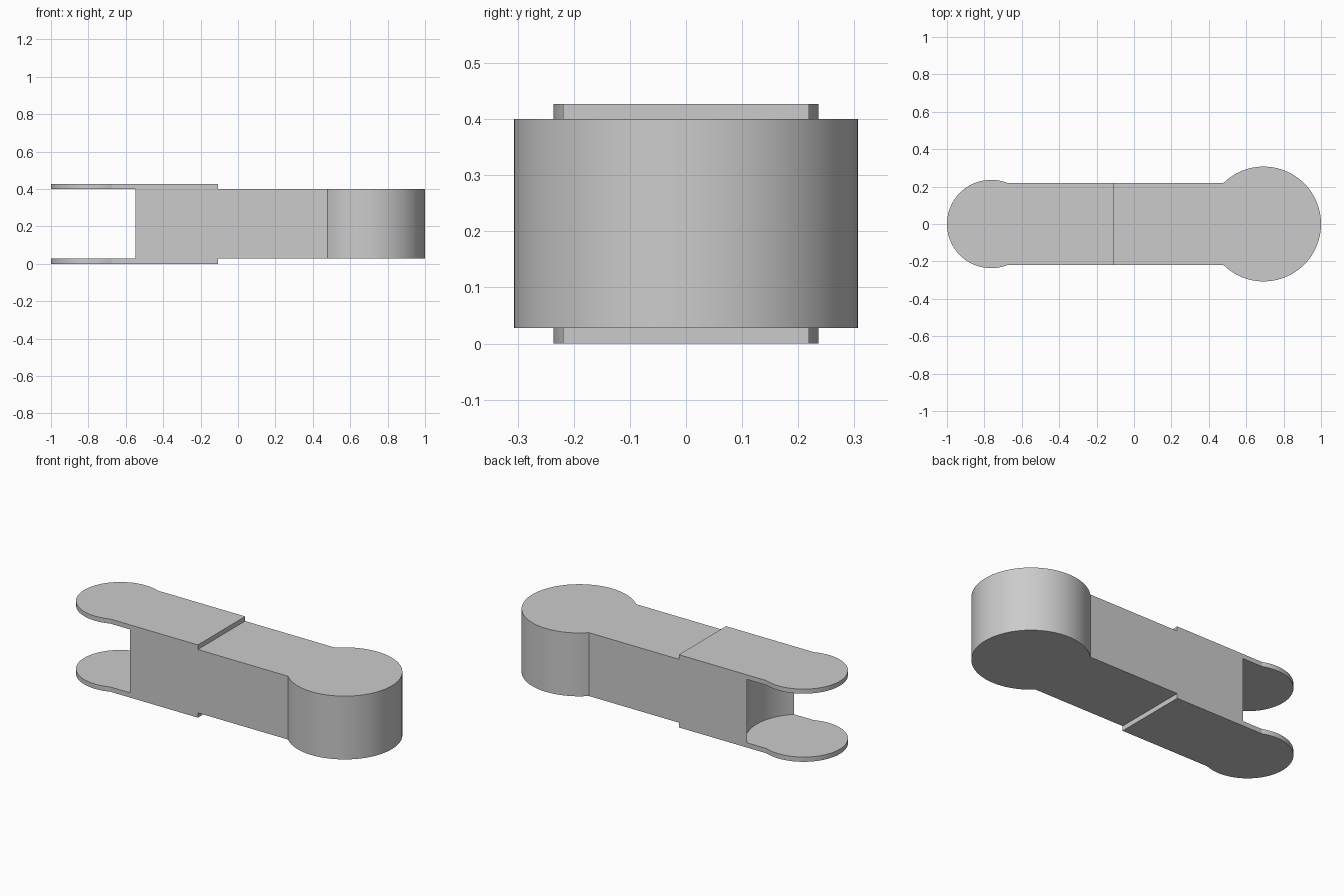
import bpy
import bmesh
from math import asin, cos, pi, sin

cube = bpy.data.objects.get("Cube")
if cube:
    bpy.data.objects.remove(cube, do_unlink=True)

# Shared dimensions
HALF_WIDTH = 0.219
Z_LOW, Z_HIGH, TOP = 0.028, 0.4, 0.427
HUB_X, HUB_R = 0.693, 0.307
LUG_X, LUG_R = -0.764, 0.236
SOCKET_R = 0.307
STEP_X = -0.107

grey = bpy.data.materials.new("plain grey")
grey.use_nodes = True
grey.diffuse_color = (0.6, 0.6, 0.6, 1)
grey.node_tree.nodes["Principled BSDF"].inputs["Base Color"].default_value = (0.6, 0.6, 0.6, 1)


def arc(cx, r, start, end, steps):
    """Points of an arc centred on the x axis."""
    angles = [start + (end - start) * i / steps for i in range(steps + 1)]
    return [(cx + r * cos(a), r * sin(a)) for a in angles]


def extrude_outline(name, outline, z0, z1):
    """Solid prism with smooth curved walls and sharp corners."""
    bm = bmesh.new()
    base = bm.faces.new([bm.verts.new((x, y, z0)) for x, y in outline])
    result = bmesh.ops.extrude_face_region(bm, geom=[base], use_keep_orig=True)
    lifted = [v for v in result["geom"] if isinstance(v, bmesh.types.BMVert)]
    bmesh.ops.translate(bm, verts=lifted, vec=(0, 0, z1 - z0))
    bmesh.ops.recalc_face_normals(bm, faces=bm.faces[:])
    mesh = bpy.data.meshes.new(name)
    bm.to_mesh(mesh)
    bm.free()
    mesh.materials.append(grey)
    obj = bpy.data.objects.new(name, mesh)
    bpy.context.collection.objects.link(obj)
    bpy.ops.object.select_all(action="DESELECT")
    obj.select_set(True)
    bpy.context.view_layer.objects.active = obj
    bpy.ops.object.shade_smooth_by_angle(angle=pi / 9)
    return obj


# Main arm: round hub at one end, hollow socket at the other
hub = pi - asin(HALF_WIDTH / HUB_R)
socket = asin(HALF_WIDTH / SOCKET_R)
body = arc(HUB_X, HUB_R, -hub, hub, 80) + arc(LUG_X, SOCKET_R, socket, -socket, 24)
extrude_outline("link_body", body, Z_LOW, Z_HIGH)

# Thin fork plates with rounded lugs, above and below the arm
lug = asin(HALF_WIDTH / LUG_R)
plate = arc(LUG_X, LUG_R, lug, 2 * pi - lug, 72)
plate += [(STEP_X, -HALF_WIDTH), (STEP_X, HALF_WIDTH)]
extrude_outline("lower_fork_plate", plate, 0, Z_LOW)
extrude_outline("upper_fork_plate", plate, Z_HIGH, TOP)
